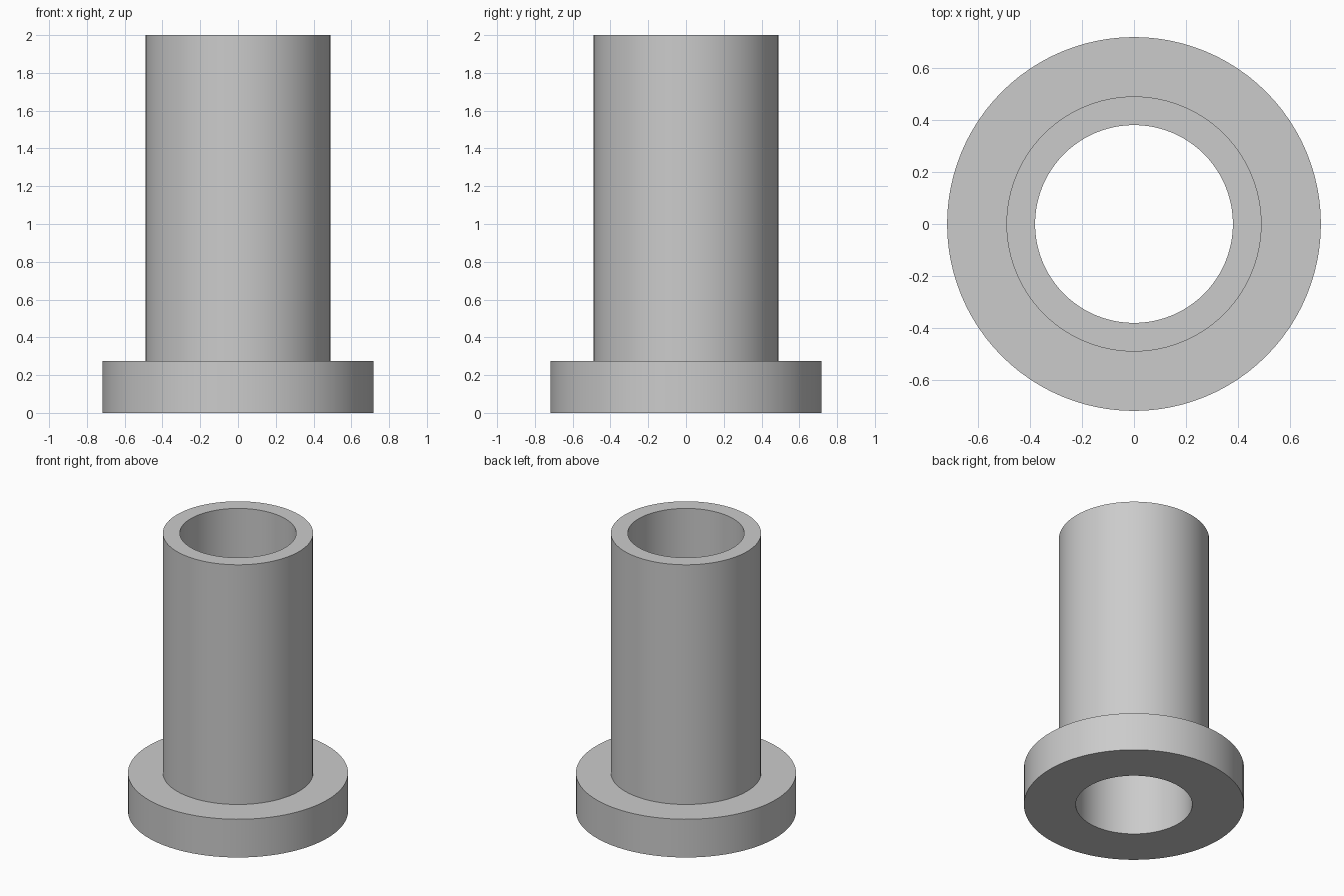
import bpy
import bmesh
import math

default_cube = bpy.data.objects.get("Cube")
if default_cube:
    bpy.data.objects.remove(default_cube, do_unlink=True)

# Single grey material
grey = bpy.data.materials.new("plain grey")
grey.use_nodes = True
colour = (0.6, 0.6, 0.6, 1)
grey.diffuse_color = colour
grey.node_tree.nodes["Principled BSDF"].inputs["Base Color"].default_value = colour

BORE, TUBE, FLANGE = 0.38, 0.49, 0.718
FLANGE_TOP, HEIGHT = 0.275, 2.0
SEGMENTS = 96


def lathe(name, profile):
    """Spin a closed (radius, height) profile around the z axis."""
    bm = bmesh.new()
    verts = [bm.verts.new((r, 0, z)) for r, z in profile]
    edges = [bm.edges.new((a, b)) for a, b in zip(verts, verts[1:] + verts[:1])]
    bmesh.ops.spin(bm, geom=verts + edges, cent=(0, 0, 0), axis=(0, 0, 1),
                   angle=math.tau, steps=SEGMENTS, use_merge=True)
    bmesh.ops.remove_doubles(bm, verts=bm.verts, dist=0.0001)
    bmesh.ops.recalc_face_normals(bm, faces=bm.faces)
    mesh = bpy.data.meshes.new(name)
    bm.to_mesh(mesh)
    bm.free()
    mesh.materials.append(grey)
    obj = bpy.data.objects.new(name, mesh)
    bpy.context.collection.objects.link(obj)
    bpy.ops.object.select_all(action="DESELECT")
    obj.select_set(True)
    bpy.context.view_layer.objects.active = obj
    bpy.ops.object.shade_smooth_by_angle(angle=math.radians(30))
    return obj


# Flanged sleeve: wide base ring, straight tube and a through bore
lathe("flanged_bushing", [
    (BORE, 0), (FLANGE, 0), (FLANGE, FLANGE_TOP),
    (TUBE, FLANGE_TOP), (TUBE, HEIGHT), (BORE, HEIGHT),
])
